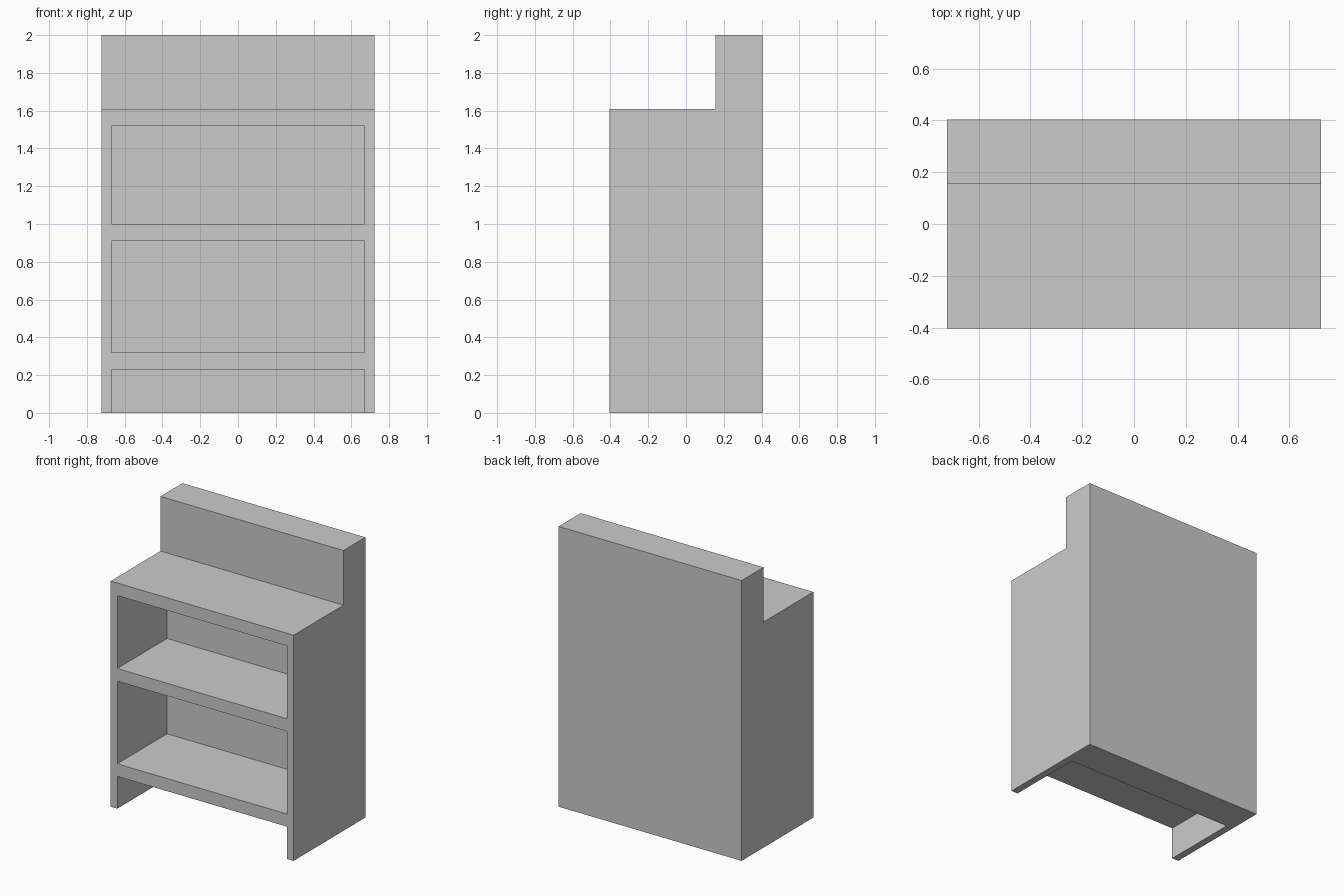
import bpy

default_cube = bpy.data.objects.get("Cube")
if default_cube:
    bpy.data.objects.remove(default_cube, do_unlink=True)

# Single plain grey finish
grey = bpy.data.materials.new("plain_grey")
grey.use_nodes = True
grey.diffuse_color = (0.6, 0.6, 0.6, 1)
grey.node_tree.nodes["Principled BSDF"].inputs["Base Color"].default_value = grey.diffuse_color

HALF_W = 0.722      # outer half width
INNER_W = 0.67      # half width between the side panels
FRONT, SPLIT, BACK = -0.404, 0.157, 0.404
COUNTER = 1.61      # counter height
SHELF = 0.09        # shelf thickness


def box(name, low, high):
    """Flat-shaded box spanning two opposite corners."""
    centre = [(a + b) / 2 for a, b in zip(low, high)]
    bpy.ops.mesh.primitive_cube_add(size=1, location=centre)
    obj = bpy.context.object
    obj.name = name
    obj.scale = [b - a for a, b in zip(low, high)]
    bpy.ops.object.transform_apply(location=False, rotation=False, scale=True)
    obj.data.materials.append(grey)
    return obj


# Thick back wall rising above the counter
box("back_wall", (-HALF_W, SPLIT, 0), (HALF_W, BACK, 2))

# Side panels
box("left_side_panel", (INNER_W, FRONT, 0), (HALF_W, SPLIT, COUNTER))
box("right_side_panel", (-HALF_W, FRONT, 0), (-INNER_W, SPLIT, COUNTER))

# Shelves and counter top between the side panels
for name, top in (("lower_shelf", 0.32), ("middle_shelf", 1.0), ("counter_top", COUNTER)):
    box(name, (-INNER_W, FRONT, top - SHELF), (INNER_W, SPLIT, top))
